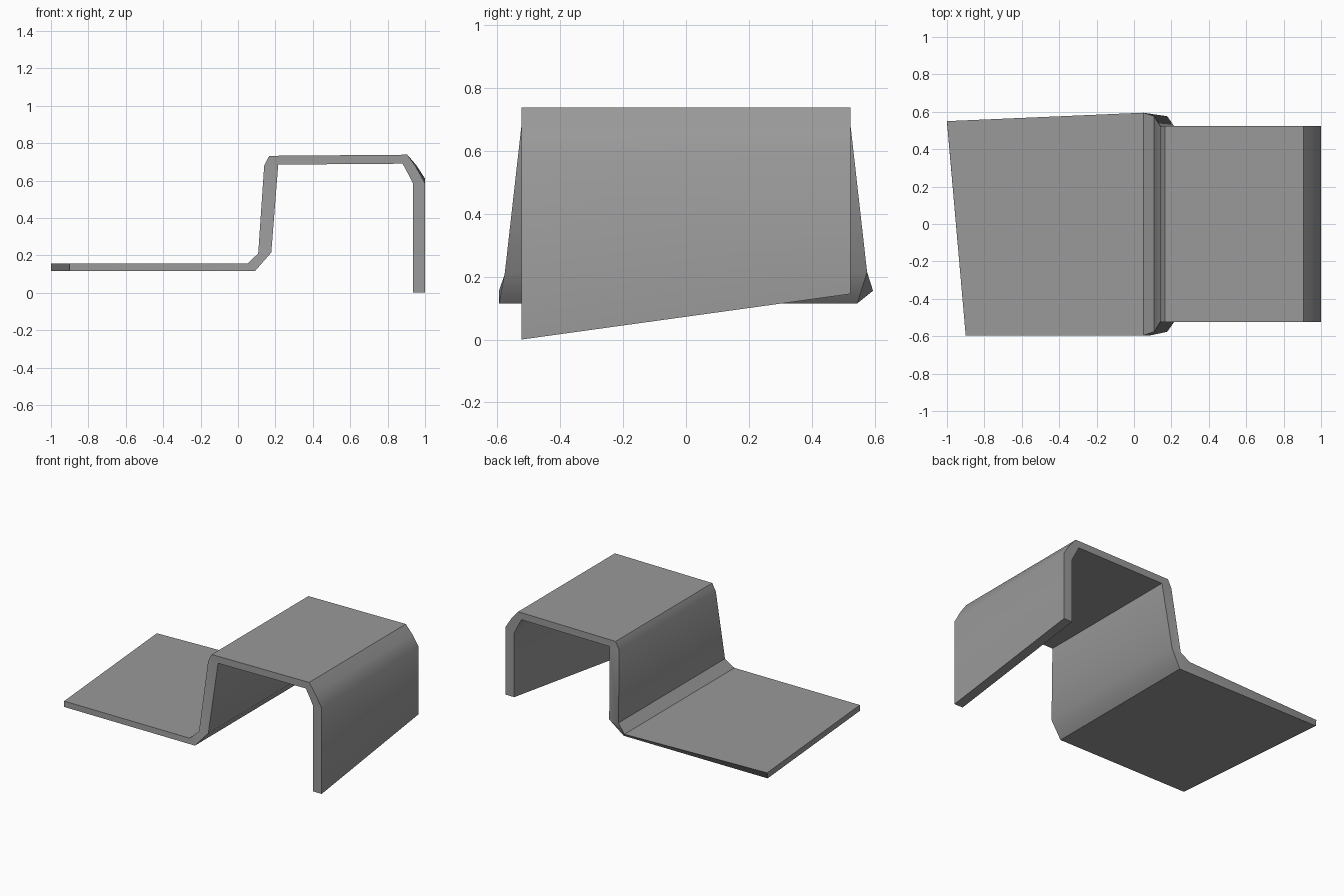
import bpy, bmesh, math

cube = bpy.data.objects.get("Cube")
if cube:
    bpy.data.objects.remove(cube, do_unlink=True)

grey = bpy.data.materials.new("plain grey")
grey.use_nodes = True
colour = (0.32, 0.32, 0.32, 1)
grey.diffuse_color = colour
grey.node_tree.nodes["Principled BSDF"].inputs["Base Color"].default_value = colour


def edge(x, z, front, back, back_dx=0, back_dz=0):
    """Front and back end of one crease across the sheet."""
    return (x, front, z), (x + back_dx, back, z + back_dz)


# Creases of the bent sheet from the flat flange to the free leg: upper skin, lower skin
W = 0.523
creases = [
    (edge(-0.9, 0.155, -0.595, 0.55, -0.1), edge(-0.9, 0.115, -0.595, 0.545, -0.1)),
    (edge(0.05, 0.155, -0.595, 0.595), edge(0.09, 0.115, -0.595, 0.545)),
    (edge(0.108, 0.21, -0.576, 0.576), edge(0.178, 0.215, -0.576, 0.576)),
    (edge(0.14, 0.68, -W, W), edge(0.215, 0.685, -W, W)),
    (edge(0.167, 0.732, -W, W), edge(0.215, 0.685, -W, W)),
    (edge(0.905, 0.738, -W, W), edge(0.88, 0.69, -W, W)),
    (edge(0.95, 0.675, -W, W, 0.005, 0.005), edge(0.907, 0.64, -W, W)),
    (edge(1, 0.585, -W, W, 0, 0.025), edge(0.935, 0.585, -W, W)),
    (edge(1, 0, -W, W, 0, 0.145), edge(0.935, 0, -W, W, 0, 0.145)),
]

# Loft a four-cornered section through the creases and cap both ends
bm = bmesh.new()
rings = []
for (uf, ub), (lf, lb) in creases:
    rings.append([bm.verts.new(p) for p in (uf, ub, lb, lf)])
for a, b in zip(rings, rings[1:]):
    for i in range(4):
        j = (i + 1) % 4
        bm.faces.new((a[i], a[j], b[j], b[i]))
bm.faces.new(rings[0])
bm.faces.new(rings[-1])
bmesh.ops.remove_doubles(bm, verts=bm.verts, dist=0.0005)
bmesh.ops.recalc_face_normals(bm, faces=bm.faces)

mesh = bpy.data.meshes.new("bent_sheet")
bm.to_mesh(mesh)
bm.free()
mesh.materials.append(grey)
sheet = bpy.data.objects.new("bent_sheet", mesh)
bpy.context.collection.objects.link(sheet)

# Soften the gentle bends, keep the sheet edges crisp
bpy.ops.object.select_all(action="DESELECT")
sheet.select_set(True)
bpy.context.view_layer.objects.active = sheet
bpy.ops.object.shade_smooth_by_angle(angle=math.radians(42))
